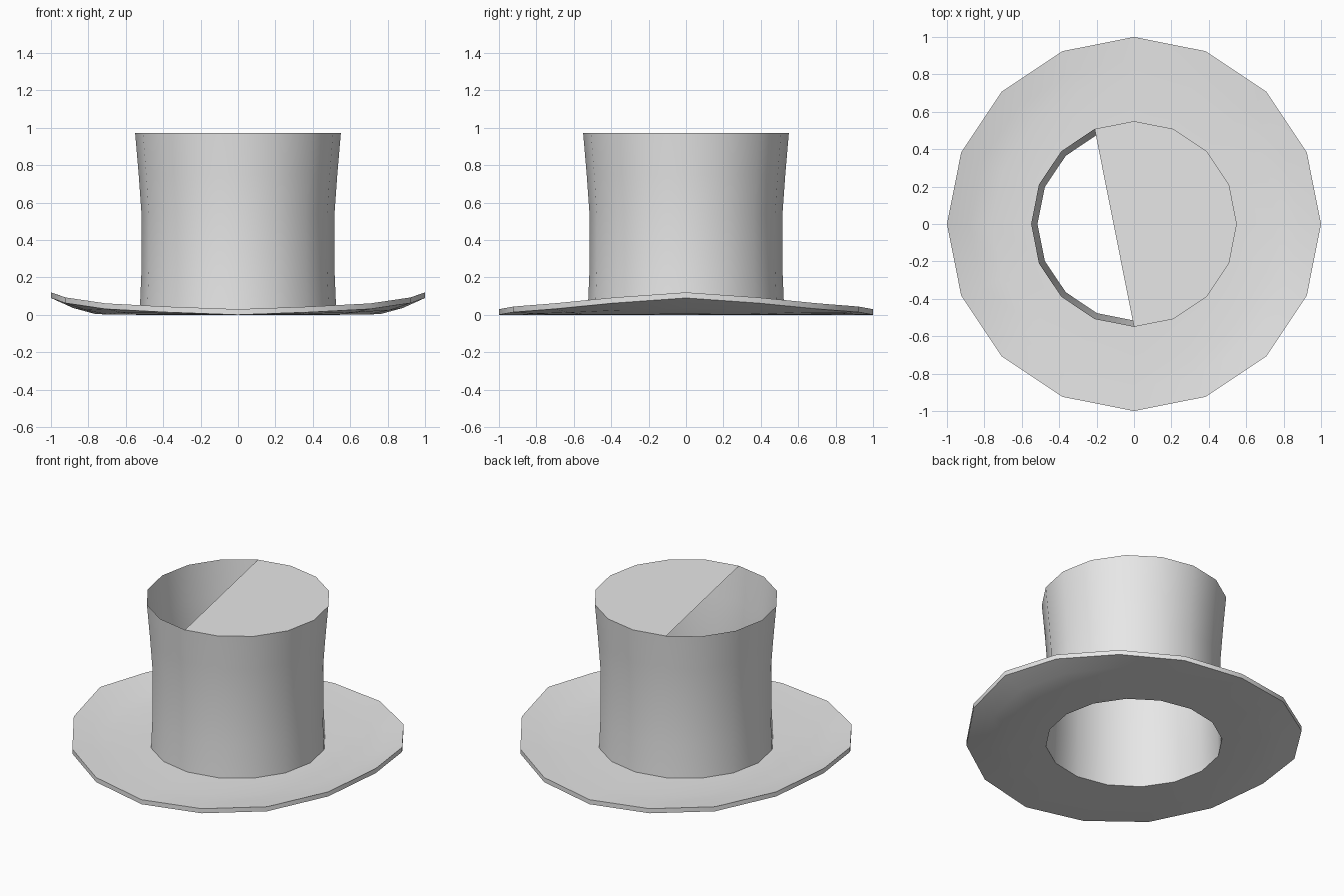
import bpy, bmesh
from math import cos, sin, pi, radians

cube = bpy.data.objects.get("Cube")
if cube:
    bpy.data.objects.remove(cube, do_unlink=True)

SIDES = 16
THICK = 0.03

felt = bpy.data.materials.new("grey_felt")
felt.use_nodes = True
felt.diffuse_color = (0.8, 0.8, 0.8, 1)
felt.node_tree.nodes["Principled BSDF"].inputs["Base Color"].default_value = (0.8, 0.8, 0.8, 1)


def ring(bm, radius, height):
    """Add one ring of vertices; height is a function of the side number."""
    return [bm.verts.new((radius * cos(2 * pi * k / SIDES),
                          radius * sin(2 * pi * k / SIDES), height(k)))
            for k in range(SIDES)]


def bridge(bm, a, b):
    """Join two rings with quads."""
    for k in range(SIDES):
        n = (k + 1) % SIDES
        bm.faces.new((a[k], a[n], b[n], b[k]))


def finish(bm, name):
    mesh = bpy.data.meshes.new(name)
    bm.to_mesh(mesh)
    bm.free()
    mesh.materials.append(felt)
    obj = bpy.data.objects.new(name, mesh)
    bpy.context.collection.objects.link(obj)
    bpy.ops.object.select_all(action='DESELECT')
    obj.select_set(True)
    bpy.context.view_layer.objects.active = obj
    bpy.ops.object.shade_smooth_by_angle(angle=radians(30))
    return obj


# Brim: flat near the crown, its left and right edges curled upwards
QUARTER_LIFT = [0.09, 0.063, 0.031, 0.014, 0]


def lift(k):
    q = k % (SIDES // 2)
    return QUARTER_LIFT[min(q, SIDES // 2 - q)]


bm = bmesh.new()
profile = [(0.525, 0), (0.76, 0.04), (0.88, 0.4), (1, 1)]
under = [ring(bm, r, lambda k, c=c: c * lift(k)) for r, c in profile]
upper = [ring(bm, r, lambda k, c=c: c * lift(k) + THICK) for r, c in profile]
loop = under + upper[::-1]
for a, b in zip(loop, loop[1:] + loop[:1]):
    bridge(bm, a, b)
bmesh.ops.recalc_face_normals(bm, faces=bm.faces)
finish(bm, "brim")

# Crown: thin open wall that flares towards the top
bm = bmesh.new()
wall = [(0.525, THICK), (0.516, 0.24), (0.516, 0.54), (0.531, 0.75), (0.55, 0.972)]
rings = [ring(bm, r, lambda k, z=z: z) for r, z in wall]
for a, b in zip(rings, rings[1:]):
    bridge(bm, a, b)
# Lid: covers only part of the top, leaving an opening on the right
bm.faces.new([rings[-1][k % SIDES] for k in range(-4, 6)])
finish(bm, "crown")
